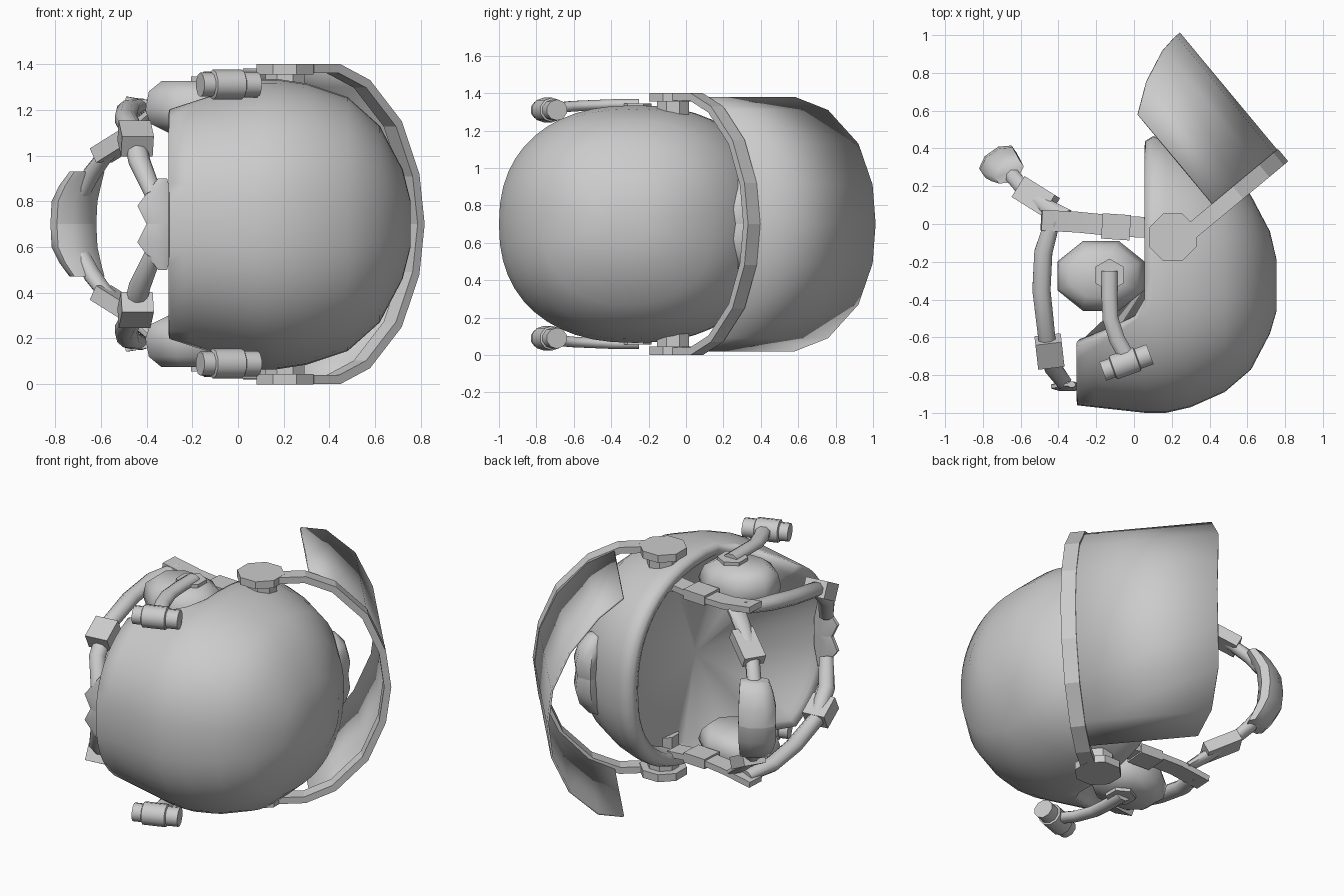
import bpy, bmesh, math
from mathutils import Vector, Matrix

old = bpy.data.objects.get("Cube")
if old:
    bpy.data.objects.remove(old)

MID = 0.70  # height of the symmetry plane
grey = bpy.data.materials.new("Plain Grey")
grey.use_nodes = True
grey.diffuse_color = (0.6, 0.6, 0.6, 1)
grey.node_tree.nodes["Principled BSDF"].inputs["Base Color"].default_value = grey.diffuse_color


def finish(name, bm, mirror=True, angle=60, solid=0, recalc=True):
    bmesh.ops.remove_doubles(bm, verts=bm.verts, dist=0.0005)
    if recalc:
        bmesh.ops.recalc_face_normals(bm, faces=bm.faces)
    mesh = bpy.data.meshes.new(name)
    bm.to_mesh(mesh)
    bm.free()
    ob = bpy.data.objects.new(name, mesh)
    bpy.context.collection.objects.link(ob)
    ob.location.z = MID
    mesh.materials.append(grey)
    bpy.ops.object.select_all(action='DESELECT')
    ob.select_set(True)
    bpy.context.view_layer.objects.active = ob
    if angle:
        bpy.ops.object.shade_smooth_by_angle(angle=math.radians(angle))
    if mirror:
        mod = ob.modifiers.new("Mirror", 'MIRROR')
        mod.use_axis = (False, False, True)
    if solid:
        mod = ob.modifiers.new("Solidify", 'SOLIDIFY')
        mod.thickness = solid
        mod.offset = -1
    return ob


def loft(bm, rings, caps=True):
    rows = [[bm.verts.new(p) for p in ring] for ring in rings]
    n = len(rows[0])
    for a, b in zip(rows, rows[1:]):
        for i in range(n):
            j = (i + 1) % n
            bm.faces.new((a[i], a[j], b[j], b[i]))
    if caps:
        bm.faces.new(rows[0])
        bm.faces.new(rows[-1])
    return rows


def sweep(name, path, sizes, sides=8, turn=None, angle=60):
    """Loft a polygon along a path; with turn, rings stay level, turned by that many degrees."""
    pts = [Vector(p) for p in path]
    if not isinstance(sizes, list):
        sizes = [sizes] * len(pts)
    grow = 1 / math.cos(math.pi / sides)
    rings = []
    for k, p in enumerate(pts):
        tangent = pts[min(k + 1, len(pts) - 1)] - pts[max(k - 1, 0)]
        if turn is None:
            rot = tangent.to_track_quat('Z', 'Y').to_matrix()
        else:
            rot = Matrix.Rotation(math.radians(turn), 3, 'Z')
        ring = []
        for i in range(sides):
            t = math.tau * (i + 0.5) / sides
            ring.append(p + rot @ Vector((sizes[k][0] * grow * math.cos(t),
                                          sizes[k][1] * grow * math.sin(t), 0)))
        rings.append(ring)
    bm = bmesh.new()
    loft(bm, rings)
    return finish(name, bm, angle=angle)


# Helmet shell: rings (x, y min, y max, half height) from the crown to the rim
SECTIONS = [(.755, -.46, -.19, .10), (.72, -.58, -.04, .24), (.62, -.77, .15, .43), (.48, -.89, .30, .555),
            (.3, -.97, .40, .615), (.17, -1, .45, .635), (.1, -1, .465, .635), (.06, -1, .44, .625)]
SEG = 48


def oval(t, x, y0, y1, h):
    c, s = math.cos(t), math.sin(t)
    e = 0.87
    y = (y0 + y1) / 2 + (y1 - y0) / 2 * math.copysign(abs(c) ** e, c)
    return Vector((x, y, h * math.copysign(abs(s) ** e, s)))


rings = [[oval(math.tau * i / SEG, *s) for i in range(SEG)] for s in SECTIONS]
rim = rings[-1]
# Nape drops below the flat face opening
for drop in (0.4, 0.75, 1.0):
    ring = []
    for p in rim:
        f = min(max((-0.42 - p.y) / 0.24, 0), 1) ** 1.8 * drop
        ring.append(Vector((0.06 - 0.36 * f, p.y * (1 - 0.04 * f), p.z * (1 - 0.09 * f))))
    rings.append(ring)
# Rounded rim turning into the shallow inner lining, which is deepest at the brow
edge = rings[-1]
for scale, lift, deep in ((0.95, -0.005, 0), (0.9, 0.01, 0), (0.87, 0.04, 0.13)):
    ring = []
    for p in edge:
        y = -0.28 + (p.y + 0.28) * scale
        ring.append(Vector((p.x + lift + deep * max(y + 0.45, 0), y, p.z * scale)))
    rings.append(ring)
bm = bmesh.new()
rows = loft(bm, rings, caps=False)
bm.faces.new(rows[0])
centre = bm.verts.new((0.11, -0.25, 0))
last = rows[-1]
for i in range(SEG):
    bm.faces.new((last[i], last[(i + 1) % SEG], centre))
finish("helmet_shell", bm, mirror=False, angle=75)

# Raised visor: a hoop and a curved sheet swung about the side pivots
PIVOT = Vector((0.2, -0.07, 0))
U = Vector((0.77, 0.64, 0))
V = Vector((-0.64, 0.77, 0))


def sheet(name, rows, thick, angle):
    """rows hold (u, half height, v start, v end) from the pivot to the middle."""
    bm = bmesh.new()
    pairs = [[bm.verts.new(PIVOT + U * u + V * v + Vector((0, 0, h))) for v in (v0, v1)]
             for u, h, v0, v1 in rows]
    for a, b in zip(pairs, pairs[1:]):
        bm.faces.new((a[0], b[0], b[1], a[1]))
    return finish(name, bm, angle=angle, solid=thick, recalc=False)


ARC = [(.25, .70), (.42, .63), (.60, .45), (.70, .22), (.73, 0)]
sheet("visor_hoop", [(u, h, -.085, 0) for u, h in [(.1, .70)] + ARC], .04, 0)
GLASS = [(.28, .68, .615), (.43, .61, .72), (.60, .43, .79), (.70, .21, .805), (.725, 0, .805)]
sheet("visor_sheet", [(u, h, -.01, reach) for u, h, reach in GLASS], .012, 40)

# Visor pivots
px, py = PIVOT.x + .005, PIVOT.y
sweep("pivot_disc", [(px, py, .655), (px, py, .701)], (.125, .125), 8, 0, 20)
sweep("pivot_post", [(px, py, .45), (px, py, .66)], (.085, .085), 8, 0, 20)

# Brow latch on the front of the shell
sweep("brow_latch", [(.44, .32, 0), (.44, .32, .08), (.43, .31, .17), (.41, .29, .24)],
      [(.07, .09), (.08, .10), (.07, .07), (.04, .04)], 6, 40)

# Ear cups with the short microphone booms
ex, ey = -.175, -.275
sweep("ear_cup", [(ex + .02, ey, .40), (ex, ey, .44), (ex, ey, .50), (ex - .01, ey, .58), (ex - .02, ey, .625)],
      [(.15, .12), (.21, .17), (.23, .185), (.205, .165), (.14, .11)], 8, 0)
sweep("boom_nut", [(-.13, -.27, .58), (-.13, -.27, .645)], (.075, .075), 6, 0, 20)
sweep("boom_tube", [(-.13, -.25, .64), (-.13, -.38, .64), (-.125, -.50, .635), (-.09, -.61, .63), (-.04, -.70, .62)],
      (.042, .028))
a, b = Vector((-.165, -.78, .61)), Vector((.085, -.69, .61))
stops = [0, .2, .22, .72, .74, 1]
widths = [.053, .053, .066, .066, .056, .056]
sweep("microphone", [a.lerp(b, s) for s in stops], [(w, w * .95) for w in widths], 10)

# Side straps
sweep("side_strap", [(.1, -.02, .52), (-.1, -.01, .50), (-.3, .01, .51), (-.49, .02, .54)],
      (.055, .018), 4, angle=20)
sweep("side_buckle", [(-.17, -.01, .505), (-.02, -.02, .505)], (.067, .03), 4, angle=20)

# Chin straps, buckles and cup
sweep("chin_strap", [(-.36, .03, .50), (-.45, .08, .42), (-.58, .18, .30), (-.64, .25, .22), (-.68, .29, .14)],
      [(.05, .02), (.045, .03), (.04, .03), (.04, .035), (.04, .03)])
sweep("chin_buckle", [(-.44, .09, .40), (-.60, .19, .30)], (.065, .035), 4, angle=20)
sweep("chin_cup", [(-.72, .335, 0), (-.715, .325, .10), (-.69, .30, .17), (-.66, .275, .23)],
      [(.105, .06), (.105, .06), (.095, .055), (.08, .045)], 8, 35)

# Nape straps, buckles and pad
sweep("nape_strap", [(-.43, .02, .52), (-.48, -.15, .50), (-.49, -.35, .46), (-.46, -.62, .40),
                     (-.43, -.76, .27), (-.37, -.84, .13)],
      [(.04, .03), (.048, .04), (.048, .04), (.045, .04), (.045, .04), (.04, .03)])
sweep("nape_buckle", [(-.455, -.61, .41), (-.44, -.74, .34)], (.07, .05), 4, angle=20)
sweep("nape_pad", [(-.34, -.86, 0), (-.36, -.86, .08), (-.33, -.85, .2)],
      [(.06, .025), (.08, .025), (.02, .015)], 8, 0)
